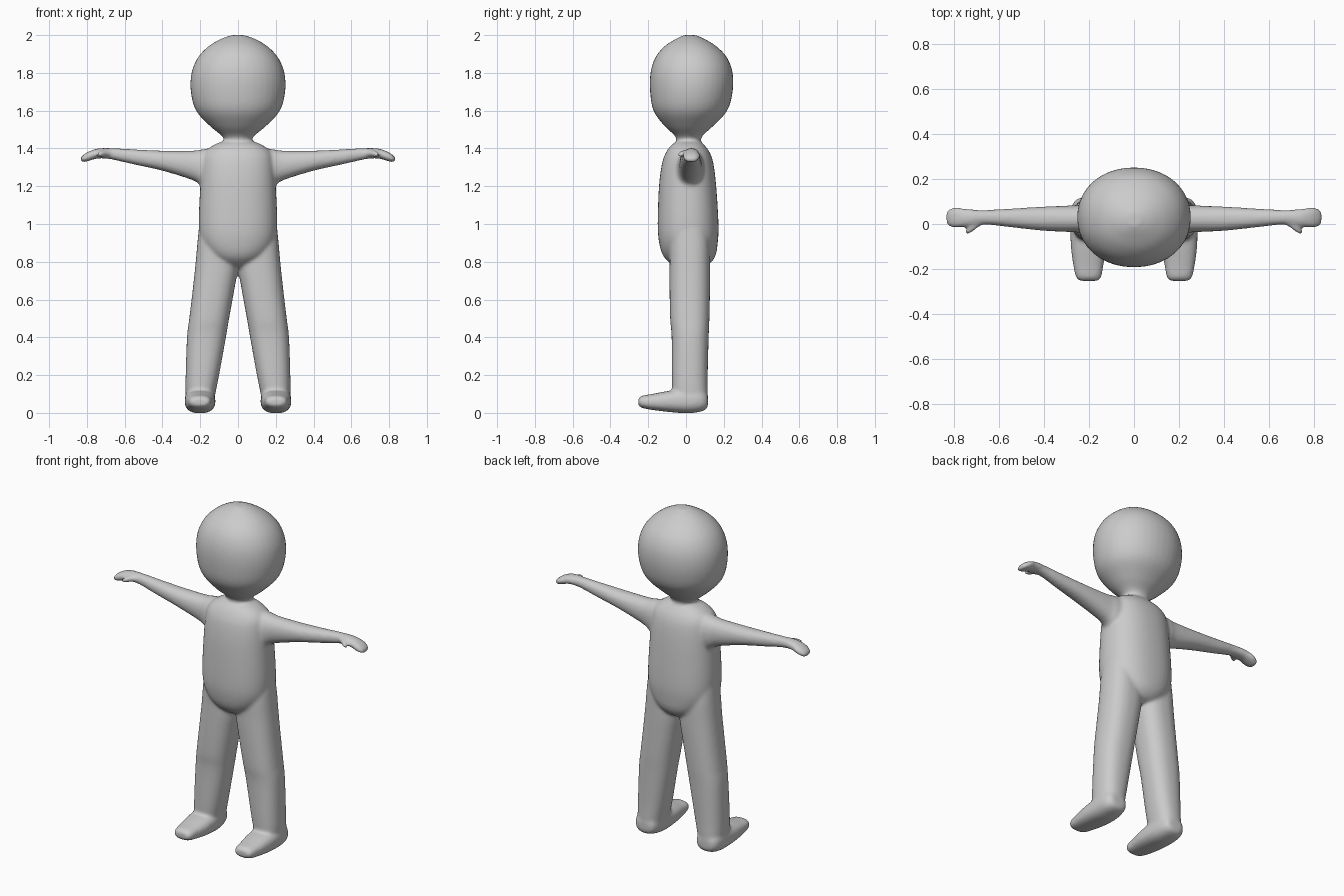
import bpy, bmesh, math

skin = bpy.data.materials.new("plain grey")
skin.diffuse_color = (0.6, 0.6, 0.6, 1)

SEGMENTS, STEPS = 40, 5
ORDER = {"z": (0, 1, 2), "x": (2, 0, 1), "y": (0, 2, 1)}  # (u, v, w) index used for x, y, z
bm = bmesh.new()


def smooth_path(rings):
    """Catmull-Rom interpolation between the given cross-sections."""
    out = []
    for i in range(len(rings) - 1):
        p0, p1, p2, p3 = (rings[min(max(i + k, 0), len(rings) - 1)] for k in (-1, 0, 1, 2))
        for s in range(STEPS):
            t = s / STEPS
            out.append([0.5 * (2 * b + (c - a) * t + (2 * a - 5 * b + 4 * c - d) * t * t
                               + (3 * b - a - 3 * c + d) * t ** 3)
                        for a, b, c, d in zip(p0, p1, p2, p3)])
    return out + [rings[-1]]


def loft(axis, rings, power=2.0, side=1):
    """Closed tube; each ring is (position, u min, u max, v min, v max)."""
    loops = []
    for w, u0, u1, v0, v1 in smooth_path(rings):
        loop = []
        for k in range(SEGMENTS):
            a = 2 * math.pi * k / SEGMENTS
            c, s = math.cos(a), math.sin(a)
            uvw = ((u0 + u1) / 2 + (u1 - u0) / 2 * math.copysign(abs(c) ** (2 / power), c),
                   (v0 + v1) / 2 + (v1 - v0) / 2 * math.copysign(abs(s) ** (2 / power), s), w)
            x, y, z = (uvw[i] for i in ORDER[axis])
            loop.append(bm.verts.new((side * x, y, z)))
        loops.append(loop)
    for lo, hi in zip(loops, loops[1:]):
        for k in range(SEGMENTS):
            n = (k + 1) % SEGMENTS
            bm.faces.new((lo[k], lo[n], hi[n], hi[k]))
    bm.faces.new(loops[0])
    bm.faces.new(loops[-1])


# Head and neck
loft("z", [(1.38, -.08, .08, -.06, .09), (1.44, -.072, .072, -.05, .08),
           (1.47, -.09, .09, -.062, .09), (1.52, -.15, .15, -.115, .145),
           (1.60, -.222, .222, -.172, .218), (1.70, -.25, .25, -.19, .247),
           (1.80, -.246, .246, -.188, .247), (1.88, -.213, .213, -.163, .218),
           (1.94, -.157, .157, -.115, .162), (1.98, -.09, .09, -.053, .098),
           (2.0, -.03, .03, -.01, .05)], 2.1)

# Torso
loft("z", [(.765, -.04, .04, -.03, .07), (.785, -.09, .09, -.075, .12),
           (.83, -.15, .15, -.12, .155), (.90, -.195, .195, -.142, .168),
           (1.0, -.208, .208, -.15, .172), (1.2, -.2, .2, -.143, .16),
           (1.32, -.192, .192, -.127, .145), (1.38, -.175, .175, -.105, .125),
           (1.42, -.125, .125, -.075, .095), (1.44, -.07, .07, -.04, .07)], 2.3)

for side in (1, -1):
    # Leg
    loft("z", [(.04, .125, .272, -.06, .11), (.1, .12, .277, -.072, .115),
               (.2, .1, .277, -.075, .115), (.4, .064, .27, -.076, .12),
               (.5, .047, .258, -.084, .124), (.65, .02, .24, -.087, .127),
               (.78, 0, .226, -.087, .128), (.9, .01, .215, -.085, .125),
               (1.0, .03, .205, -.07, .11)], 2.4, side)
    # Foot
    loft("y", [(-.252, .16, .242, .04, .075), (-.235, .145, .258, .027, .09),
               (-.18, .135, .27, .016, .1), (-.1, .122, .28, .006, .115),
               (0, .12, .282, -.002, .13), (.07, .13, .278, .005, .13),
               (.105, .145, .26, .018, .11), (.116, .165, .24, .035, .09)], 2.5, side)
    # Arm and hand
    loft("x", [(.1, -.06, .1, 1.17, 1.405), (.19, -.047, .092, 1.2, 1.395),
               (.24, -.038, .084, 1.232, 1.388), (.4, -.03, .077, 1.282, 1.388),
               (.55, -.014, .068, 1.315, 1.395), (.67, -.002, .062, 1.342, 1.402),
               (.74, -.011, .067, 1.347, 1.4), (.79, -.018, .074, 1.334, 1.384),
               (.82, -.01, .066, 1.327, 1.365), (.833, .01, .048, 1.333, 1.352)], 2.2, side)
    # Thumb
    loft("x", [(.67, -.002, .035, 1.36, 1.39), (.7, -.022, .018, 1.358, 1.392),
               (.72, -.037, 0, 1.355, 1.388), (.738, -.046, -.016, 1.353, 1.382),
               (.747, -.043, -.027, 1.358, 1.375)], 2, side)

bmesh.ops.recalc_face_normals(bm, faces=bm.faces[:])
mesh = bpy.data.meshes.new("body")
bm.to_mesh(mesh)
bm.free()
mesh.materials.append(skin)
mesh.shade_smooth()
body = bpy.data.objects.new("body", mesh)
bpy.context.collection.objects.link(body)

# Fuse the parts into one skin and soften the joins
fuse = body.modifiers.new("fuse", "REMESH")
fuse.mode = "VOXEL"
fuse.voxel_size = 0.009
fuse.use_smooth_shade = True
soften = body.modifiers.new("soften", "SMOOTH")
soften.factor = 0.5
soften.iterations = 8
